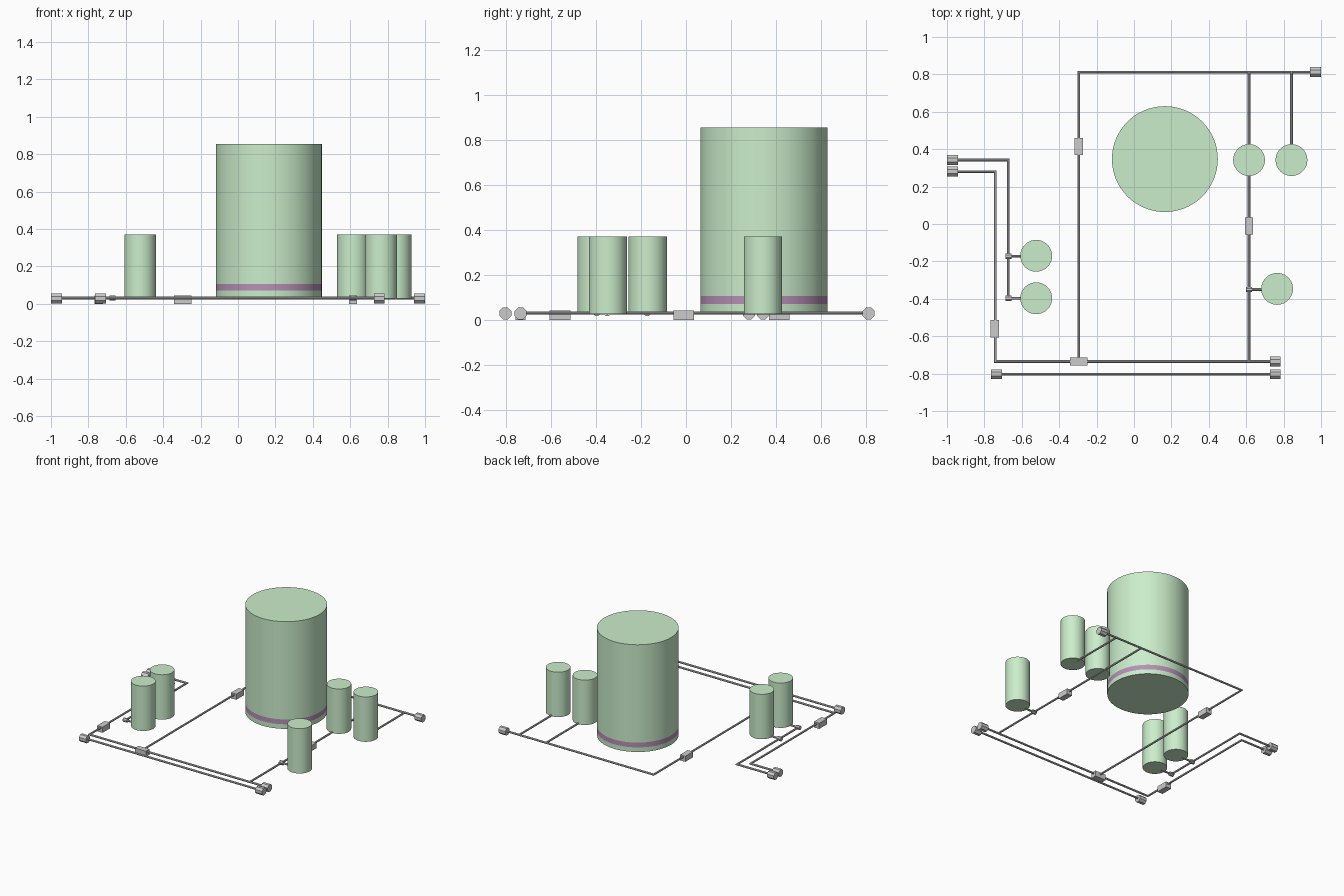
import bpy, bmesh, math
from mathutils import Vector

if "Cube" in bpy.data.objects:
    bpy.data.objects.remove(bpy.data.objects["Cube"])

PIPE_Z = 0.031
PIPE_R = 0.0075


def colour(name, rgb):
    m = bpy.data.materials.new(name)
    m.diffuse_color = (*rgb, 1)
    m.use_nodes = True
    m.node_tree.nodes["Principled BSDF"].inputs["Base Color"].default_value = m.diffuse_color
    return m


GREEN = colour("tank_green", (0.60, 0.85, 0.60))
PURPLE = colour("band_purple", (0.47, 0.28, 0.47))


def finish(name, bm, mats=(), smooth=False):
    bmesh.ops.recalc_face_normals(bm, faces=bm.faces)
    me = bpy.data.meshes.new(name)
    bm.to_mesh(me)
    bm.free()
    for m in mats:
        me.materials.append(m)
    ob = bpy.data.objects.new(name, me)
    bpy.context.collection.objects.link(ob)
    if smooth:
        bpy.ops.object.select_all(action='DESELECT')
        ob.select_set(True)
        bpy.context.view_layer.objects.active = ob
        bpy.ops.object.shade_smooth_by_angle(angle=math.radians(30))
    return ob


def loft(bm, rings, band=None):
    """Skin a list of point rings and cap both ends; band = purple segment."""
    vs = [[bm.verts.new(p) for p in ring] for ring in rings]
    n = len(vs[0])
    for s, (a, b) in enumerate(zip(vs, vs[1:])):
        for i in range(n):
            j = (i + 1) % n
            f = bm.faces.new((a[i], a[j], b[j], b[i]))
            f.material_index = 1 if s == band else 0
    bm.faces.new(vs[0])
    bm.faces.new(vs[-1])


def tank(name, x, y, r, levels, n, band=None):
    bm = bmesh.new()
    loft(bm, [[(x + r * math.cos(math.tau * i / n), y + r * math.sin(math.tau * i / n), z)
               for i in range(n)] for z in levels], band)
    finish(name, bm, (GREEN, PURPLE) if band is not None else (GREEN,), True)


def pipe(name, *pts, r=PIPE_R, z=PIPE_Z, n=8):
    """Round tube along a flat path with mitred corners."""
    pts = [Vector(p) for p in pts]
    rings = []
    for k, p in enumerate(pts):
        d_in = (p - pts[k - 1]).normalized() if k else (pts[1] - p).normalized()
        d_out = (pts[k + 1] - p).normalized() if k < len(pts) - 1 else d_in
        n1, n2 = Vector((-d_in.y, d_in.x)), Vector((-d_out.y, d_out.x))
        side = (n1 + n2) / (1 + n1.dot(n2))
        ring = []
        for i in range(n):
            a = math.tau * (i + 0.5) / n
            q = p + side * r * math.cos(a)
            ring.append((q.x, q.y, z + r * math.sin(a)))
        rings.append(ring)
    bm = bmesh.new()
    loft(bm, rings)
    finish(name, bm)


def box(name, x, y, sx, sy, z0, z1):
    bm = bmesh.new()
    loft(bm, [[(x + a * sx / 2, y + b * sy / 2, z)
               for a, b in ((-1, -1), (1, -1), (1, 1), (-1, 1))] for z in (z0, z1)])
    finish(name, bm)


# storage tanks
tank("main_tank", 0.165, 0.347, 0.283, (0.035, 0.07, 0.107, 0.855), 64, band=1)
SMALL = [(0.615, 0.342), (0.842, 0.342), (0.765, -0.347), (-0.523, -0.17), (-0.523, -0.397)]
for i, (x, y) in enumerate(SMALL):
    tank(f"small_tank_{i + 1}", x, y, 0.085, (0.027, 0.37), 40)

# pipe runs
pipe("back_main_pipe", (0.97, 0.812), (-0.295, 0.812), (-0.295, -0.735))
pipe("right_cross_pipe", (0.615, 0.812), (0.615, -0.735))
pipe("right_tank_feed", (0.842, 0.818), (0.842, 0.40))
pipe("left_inner_pipe", (-0.97, 0.342), (-0.672, 0.342), (-0.672, -0.405))
pipe("front_main_pipe", (-0.97, 0.28), (-0.742, 0.28), (-0.742, -0.735), (0.755, -0.735))
pipe("front_outer_pipe", (-0.735, -0.803), (0.755, -0.803))

# short tank branches with their tee collars
for i, (x, y, end) in enumerate([(-0.672, -0.172, -0.58), (-0.672, -0.397, -0.58),
                                 (0.615, -0.35, 0.70)]):
    pipe(f"tank_branch_{i + 1}", (x, y), (end, y))
    pipe(f"tee_collar_{i + 1}", (x - 0.016, y), (x + 0.016, y), r=0.0155)

# octagonal end fittings
ENDS = [(-0.971, 0.342), (-0.971, 0.28), (0.971, 0.812),
        (0.755, -0.735), (0.755, -0.803), (-0.736, -0.803)]
for i, (x, y) in enumerate(ENDS):
    pipe(f"end_fitting_{i + 1}", (x - 0.029, y), (x + 0.029, y), r=0.0285, z=0.029)

# valve boxes
for i, (x, y, sx, sy) in enumerate([(-0.295, 0.415, 0.044, 0.092), (0.615, -0.01, 0.044, 0.092),
                                    (-0.744, -0.56, 0.046, 0.092), (-0.295, -0.735, 0.092, 0.044)]):
    box(f"valve_box_{i + 1}", x, y, sx, sy, 0.0, 0.043)
